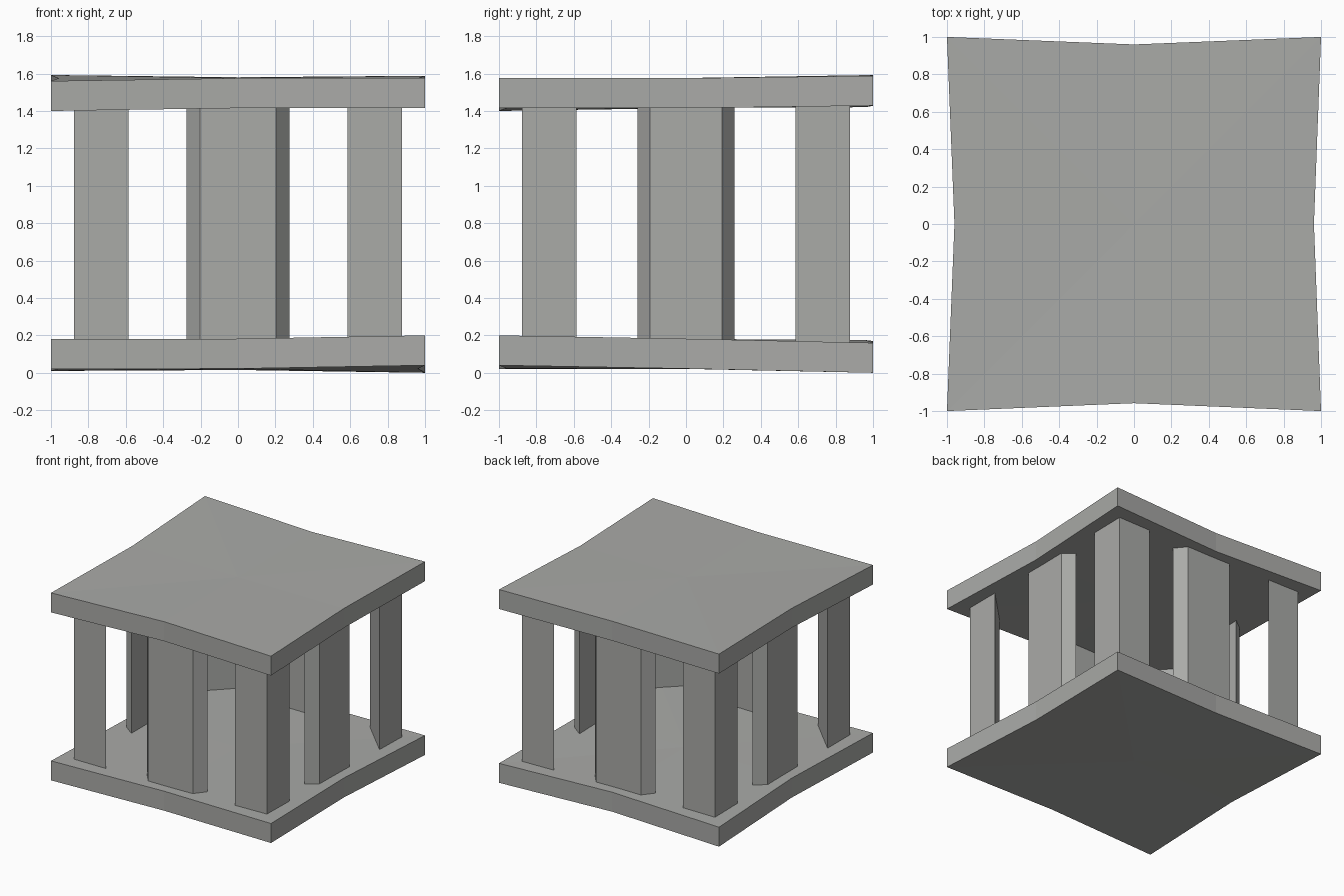
import bpy, bmesh
from mathutils import Matrix
from math import pi

if "Cube" in bpy.data.objects:
    bpy.data.objects.remove(bpy.data.objects["Cube"])

stone = bpy.data.materials.new("warm grey stone")
stone.diffuse_color = (0.40, 0.405, 0.39, 1)
stone.use_nodes = True
stone.node_tree.nodes["Principled BSDF"].inputs["Base Color"].default_value = stone.diffuse_color


def finish(name, bm):
    bmesh.ops.recalc_face_normals(bm, faces=bm.faces)
    me = bpy.data.meshes.new(name)
    bm.to_mesh(me)
    bm.free()
    me.materials.append(stone)
    ob = bpy.data.objects.new(name, me)
    bpy.context.collection.objects.link(ob)
    return ob


def prism(name, outline, angle, z0=0.1, z1=1.49):
    """Upright pillar from a plan outline, turned about the z axis."""
    bm = bmesh.new()
    face = bm.faces.new([bm.verts.new((x, y, z0)) for x, y in outline])
    ext = bmesh.ops.extrude_face_region(bm, geom=[face])
    new = [v for v in ext["geom"] if isinstance(v, bmesh.types.BMVert)]
    bmesh.ops.translate(bm, verts=new, vec=(0, 0, z1 - z0))
    bmesh.ops.rotate(bm, verts=bm.verts, matrix=Matrix.Rotation(angle, 3, 'Z'))
    return finish(name, bm)


# plan of a slab: corners at 1, edge middles pulled in
RIM = [(-1, -1), (0, -.958), (1, -1), (.962, 0), (1, 1), (0, .96), (-1, 1), (-.96, 0)]


def slab(name, heights, centre, thick):
    """Slightly warped slab: rim heights of the underside, fanned to the centre."""
    bm = bmesh.new()
    rings, mids = [], []
    for dz in (0, thick):
        rings.append([bm.verts.new((x, y, h + dz)) for (x, y), h in zip(RIM, heights)])
        mids.append(bm.verts.new((0, 0, centre + dz)))
    for i in range(8):
        j = (i + 1) % 8
        for ring, mid in zip(rings, mids):
            bm.faces.new((ring[i], ring[j], mid))
        bm.faces.new((rings[0][i], rings[0][j], rings[1][j], rings[1][i]))
    return finish(name, bm)


# slabs, rim order: front left, front, front right, right, back right, back, back left, left
slab("bottom_slab", [.02, .022, .04, .022, 0, .015, .01, .02], .021, .16)
slab("top_slab", [1.40, 1.415, 1.415, 1.415, 1.428, 1.42, 1.432, 1.415], 1.416, .16)

# triangular corner pillars and bevelled side pillars, one of each per side
corner = [(-.877, -.877), (-.585, -.877), (-.877, -.585)]
sides = ["front", "right", "back", "left"]
corners = ["front_left", "front_right", "back_right", "back_left"]
for k in range(4):
    prism("corner_pillar_" + corners[k], corner, k * pi / 2)
    a, b = (.203, .276) if k % 2 == 0 else (.193, .26)
    prism("side_pillar_" + sides[k],
          [(-a, -.877), (a, -.877), (b, -.787), (-b, -.787)], k * pi / 2)
